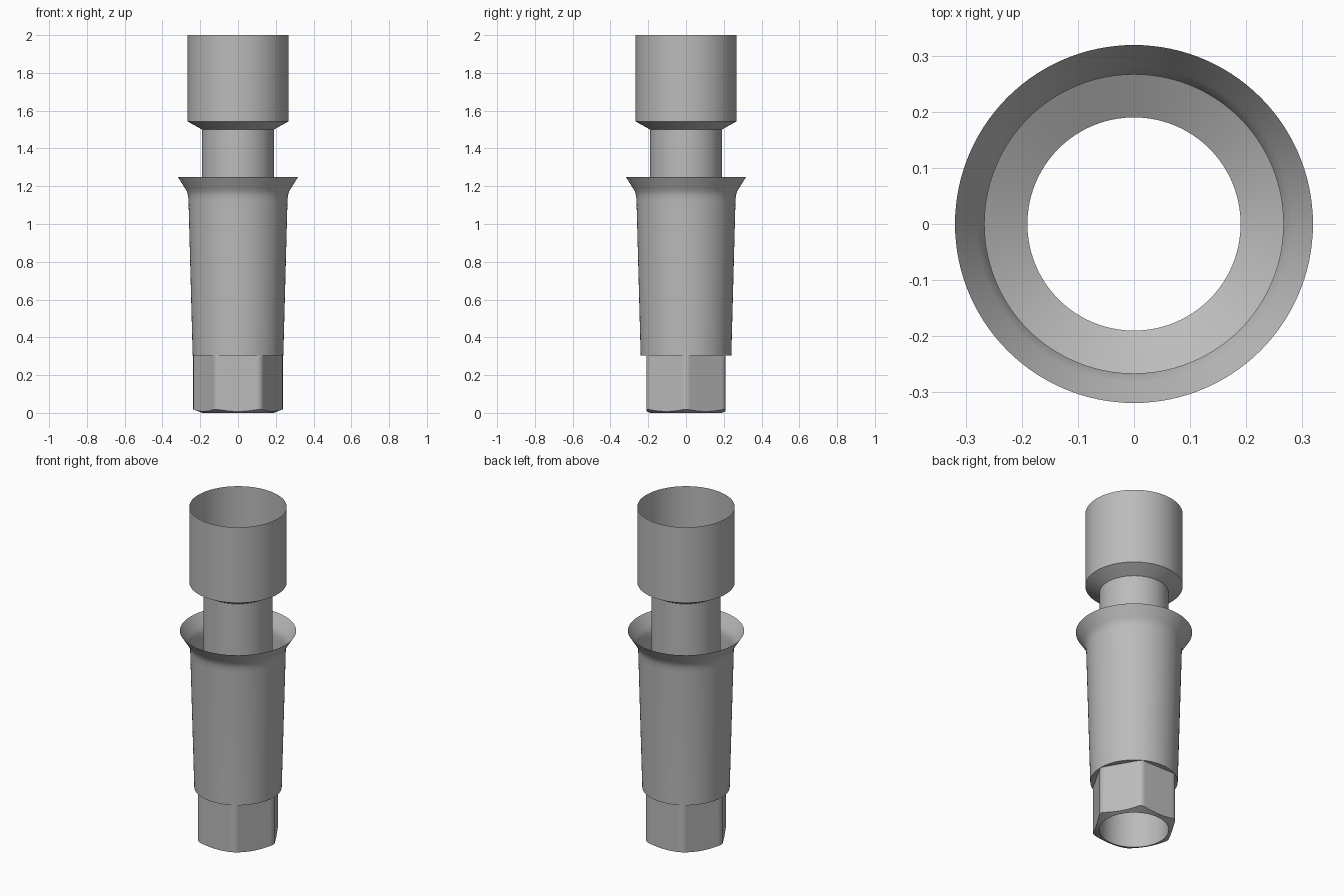
import bpy
import bmesh
import math

SEGMENTS = 120
HEX_APOTHEM = 0.21
HEX_CORNER = 0.237   # corners are rounded off by this radius
BORE = 0.19

if "Cube" in bpy.data.objects:
    bpy.data.objects.remove(bpy.data.objects["Cube"], do_unlink=True)

metal = bpy.data.materials.new("grey metal")
metal.use_nodes = True
grey = (0.5, 0.5, 0.5, 1)
metal.diffuse_color = grey
metal.node_tree.nodes["Principled BSDF"].inputs["Base Color"].default_value = grey


def circle(radius, z):
    return lambda angle: (radius, z)


def hex_radius(angle):
    # flats face front and back, corners point left and right
    off = (angle % (math.pi / 3)) - math.pi / 6
    return min(HEX_CORNER, HEX_APOTHEM / math.cos(off))


def hex_ring(z):
    return lambda angle: (hex_radius(angle), z)


def hex_chamfer(angle):
    # conical chamfer cutting the lower end of the hexagon into scallops
    r = hex_radius(angle)
    return r, (r - BORE) * 0.4


def loft(name, sections):
    """Open shell joining rings stacked along the axis."""
    bm = bmesh.new()
    rings = []
    for section in sections:
        ring = []
        for i in range(SEGMENTS):
            a = 2 * math.pi * i / SEGMENTS
            r, z = section(a)
            ring.append(bm.verts.new((r * math.cos(a), r * math.sin(a), z)))
        rings.append(ring)
    for low, high in zip(rings, rings[1:]):
        for i in range(SEGMENTS):
            j = (i + 1) % SEGMENTS
            bm.faces.new((low[i], low[j], high[j], high[i]))
    mesh = bpy.data.meshes.new(name)
    bm.to_mesh(mesh)
    bm.free()
    mesh.materials.append(metal)
    obj = bpy.data.objects.new(name, mesh)
    bpy.context.collection.objects.link(obj)
    bpy.ops.object.select_all(action="DESELECT")
    obj.select_set(True)
    bpy.context.view_layer.objects.active = obj
    bpy.ops.object.shade_smooth_by_angle(angle=math.radians(30))
    return obj


# Hexagonal foot with chamfered lower end and the ledge under the sleeve
loft("hex_foot", [circle(BORE, 0), hex_chamfer, hex_ring(0.305), circle(0.24, 0.305)])

# Tapered sleeve opening into a flared collar
sleeve = [(0.24, 0.305), (0.262, 1.12), (0.264, 1.15), (0.27, 1.172), (0.281, 1.19), (0.319, 1.25)]
loft("flared_sleeve", [circle(r, z) for r, z in sleeve])

# Through tube, conical shoulder and open cup
tube = [(BORE, 0), (BORE, 1.5), (0.267, 1.543), (0.267, 2)]
loft("tube_and_cup", [circle(r, z) for r, z in tube])
